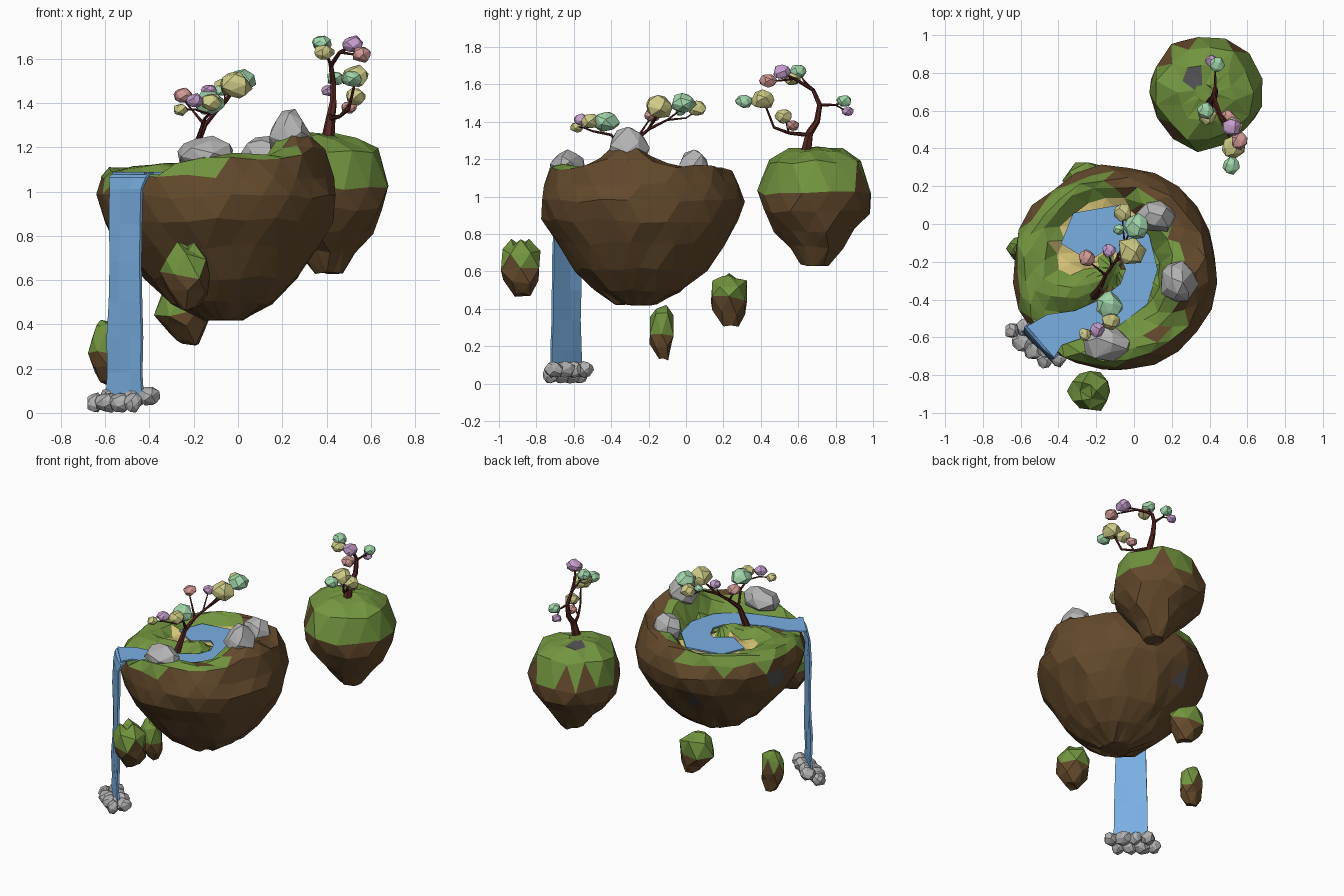
import bpy, bmesh, math, random
from mathutils import Vector, Matrix, noise

if "Cube" in bpy.data.objects:
    bpy.data.objects.remove(bpy.data.objects["Cube"])

random.seed(7)

def material(name, *rgb):
    m = bpy.data.materials.new(name)
    m.diffuse_color = (*rgb, 1)
    m.use_nodes = True
    m.node_tree.nodes["Principled BSDF"].inputs["Base Color"].default_value = m.diffuse_color
    return m

SOIL = material("soil", .127, .068, .025)
GRASS = material("grass", .17, .30, .05)
SAND = material("sand", .68, .55, .19)
SLATE = material("slate", .085, .085, .09)
STONE = material("stone", .45, .45, .45)
WATER = material("water", .19, .43, .76)
BARK = material("bark", .09, .02, .015)
LEAF = {"pink": material("pink_leaf", .64, .32, .3), "purple": material("purple_leaf", .56, .34, .6),
        "yellow": material("yellow_leaf", .62, .6, .24), "mint": material("mint_leaf", .36, .68, .41)}

def finish(bm, name, mats, pick=None):
    bmesh.ops.recalc_face_normals(bm, faces=bm.faces)
    if pick:
        for f in bm.faces:
            f.material_index = pick(f.calc_center_median())
    me = bpy.data.meshes.new(name)
    bm.to_mesh(me)
    bm.free()
    for m in mats:
        me.materials.append(m)
    ob = bpy.data.objects.new(name, me)
    bpy.context.collection.objects.link(ob)
    return ob

def loft(name, rings, n, jit, pick, height=None, zjit=None):
    """Closed faceted lump from (radius, z, cx, cy) rings; z None means use height(x, y)."""
    bm = bmesh.new()
    zjit = jit * .8 if zjit is None else zjit
    loops = []
    for i, (r, z, cx, cy) in enumerate(rings):
        loop = []
        for k in range(n):
            a = 2 * math.pi * (k + .5 * (i % 2)) / n
            rr = r + random.uniform(-jit, jit) * min(1, r / .1)
            x, y = cx + rr * math.cos(a), cy + rr * math.sin(a)
            zz = height(x, y) if z is None else z
            loop.append(bm.verts.new((x, y, zz + random.uniform(-zjit, zjit) * min(1, r / .15))))
        loops.append(loop)
    for i, (p, q) in enumerate(zip(loops, loops[1:])):
        for k in range(n):
            j = (k + 1) % n
            if i % 2 == 0:
                bm.faces.new((p[k], p[j], q[k]))
                bm.faces.new((p[j], q[j], q[k]))
            else:
                bm.faces.new((p[k], p[j], q[j]))
                bm.faces.new((p[k], q[j], q[k]))
    bm.faces.new(loops[0])
    bm.faces.new(loops[-1])
    bmesh.ops.triangulate(bm, faces=[f for f in bm.faces if len(f.verts) > 4])
    return finish(bm, name, [SOIL, GRASS, SAND, SLATE], pick)

def boulder(name, loc, half, mat, jit=.16, taper=0):
    """Low-poly rock or leaf clump: hull of scattered points on a ball."""
    bm = bmesh.new()
    n = 22
    for i in range(n):
        z = 1 - 2 * (i + .5) / n
        a = i * 2.4 + random.uniform(-.35, .35)
        s = math.sqrt(1 - z * z)
        c = Vector((s * math.cos(a), s * math.sin(a), z)) * (1.04 + random.uniform(-jit, jit))
        c.x, c.y = c.x * (1 - taper * c.z), c.y * (1 - taper * c.z)
        bm.verts.new([c[k] * half[k] + loc[k] for k in range(3)])
    res = bmesh.ops.convex_hull(bm, input=bm.verts)
    inside = [v for v in res["geom_interior"] if isinstance(v, bmesh.types.BMVert)]
    bmesh.ops.delete(bm, geom=inside, context='VERTS')
    return finish(bm, name, [mat])

# River course: x, y, width
COURSE = [(-.31, -.15, .18), (-.25, -.05, .26), (-.10, -.01, .23), (0, -.11, .19), (.04, -.24, .17),
          (.0, -.37, .18), (-.13, -.47, .17), (-.29, -.53, .15), (-.42, -.56, .18), (-.495, -.625, .22)]
SAMPLES = [Vector(a).lerp(Vector(b), t / 6) for a, b in zip(COURSE, COURSE[1:]) for t in range(7)]

def shore(x, y, pts=SAMPLES):
    return min(math.hypot(x - s.x, y - s.y) - s.z / 2 for s in pts)

def ground(x, y):
    right = max(0, min(1, (x + .55) / .75))
    h = 1.1 + .06 * right + .15 * math.exp(-((x - .25) ** 2 + (y + .31) ** 2) / .016)
    h += .04 * math.exp(-((x + .12) ** 2 + (y + .65) ** 2) / .02)
    t = max(0, min(1, (shore(x, y) - .01) / .06))
    return 1.06 + (h - 1.06) * t

def main_pick(c):
    r = math.hypot(c.x + .1, c.y + .24)
    wob = noise.noise(c * 9)
    for p in [(-.06, -.73, .95), (-.45, .1, .85), (-.2, .2, .8), (-.6, -.15, .95)]:
        if (c - Vector(p)).length < .055:
            return 3
    if c.z > 1.03 and shore(c.x, c.y, SAMPLES[:18]) < .018 and c.y > -.25 and r < .4:
        return 2
    if c.x > -.1 and r > .4 + .16 * wob:
        return 0
    return 1 if c.z > 1.05 + .04 * wob else 0

# Main island
X, Y = -.1, -.24
rings = [(r, None, X, Y) for r in (.03, .1, .17, .24, .31, .38, .44, .485)]
rings += [(.525, 1.065, X, Y), (.545, .98, X, Y), (.52, .87, X + .005, Y), (.45, .75, X + .01, Y),
          (.35, .61, -.08, -.25), (.235, .5, -.075, -.26), (.1, .425, -.065, -.265)]
loft("main_island", rings, 24, .015, main_pick, ground)

# Second island
def side_pick(c):
    if (c - Vector((.30, .77, 1.24))).length < .06:
        return 3
    return 1 if c.z > 1.07 + .12 * noise.noise(c * 7) else 0

X, Y = .375, .695
loft("second_island", [(.05, 1.262, X, Y), (.15, 1.25, X, Y), (.25, 1.185, X, Y), (.303, 1.02, X, Y),
     (.285, .92, X, Y), (.21, .82, X + .015, Y), (.14, .73, X + .025, Y),
     (.07, .632, X + .035, Y - .01)], 13, .018, side_pick)

# Small floating islets: centre x, y, bottom, top, radii x, y
for i, (x, y, z0, z1, rx, ry) in enumerate([(-.235, -.885, .48, .755, .115, .115),
                                            (-.245, .23, .31, .58, .125, .105),
                                            (-.595, -.13, .13, .41, .09, .072)]):
    h = z1 - z0
    pick = lambda c, z0=z0, h=h: 1 if c.z > z0 + h * .6 else 0
    ob = loft(f"islet_{i + 1}", [(.4, z1, -.1, 0), (.85, z0 + h * .82, 0, 0), (1, z0 + h * .52, 0, 0),
              (.82, z0 + h * .25, .08, 0), (.42, z0, .2, .1)], 6, .1, pick, zjit=.02)
    for v in ob.data.vertices:
        v.co.x = x + v.co.x * rx
        v.co.y = y + v.co.y * ry

# River and waterfall ribbons
def ribbon(name, rows, thick):
    bm = bmesh.new()
    vs = [[bm.verts.new(p) for p in row] for row in rows]
    for a, b in zip(vs, vs[1:]):
        for k in range(len(a) - 1):
            bm.faces.new((a[k], a[k + 1], b[k + 1], b[k]))
    ob = finish(bm, name, [WATER])
    s = ob.modifiers.new("thickness", "SOLIDIFY")
    s.thickness, s.offset = thick, 0

rows = []
for i, (x, y, w) in enumerate(COURSE):
    a, b = COURSE[max(0, i - 1)], COURSE[min(len(COURSE) - 1, i + 1)]
    d = Vector((b[0] - a[0], b[1] - a[1], 0)).normalized()
    side = Vector((d.y, -d.x, 0)) * w / 2
    rows.append([Vector((x, y, 1.083)) + side * k for k in (-1, 0, 1)])
ribbon("river", rows, .01)

rows = []
for z, out, hw in [(1.082, -.03, .118), (1.06, .0, .118), (1.01, .01, .104), (.85, .012, .097), (.68, .014, .1),
                   (.5, .016, .104), (.34, .018, .108), (.18, .018, .11), (.05, .018, .116)]:
    rows.append([Vector((-.495 - out * .7 + .7 * hw * k, -.625 - out * .7 - .7 * hw * k,
                         z)) + Vector((-1, -1, 0)) * random.uniform(0, .008) for k in (-1, -.3, .35, 1)])
ribbon("waterfall", rows, .014)

# Rocks on the island rim and at the foot of the waterfall
boulder("peak_rock", (.235, -.31, 1.265), (.095, .105, .11), STONE, .08, .2)
boulder("back_rock", (.12, .04, 1.155), (.105, .085, .095), STONE, .1, .15)
boulder("front_rock", (-.15, -.63, 1.17), (.13, .09, .08), STONE, .1, .1)
for i in range(8):
    t = i / 7
    off = .025 if i % 2 else -.02
    r = .042 + .008 * (i % 3)
    boulder(f"foot_rock_{i + 1}", (-.625 + .2 * t + off, -.545 - .185 * t + off, .046 + .03 * (i % 2)),
            (r, r, .044), STONE, .08)

# Trees: tapered branch paths and leaf clumps
def tree(name, paths, leaves):
    bm = bmesh.new()
    for r0, r1, *pts in paths:
        n = len(pts) - 1
        for i in range(n):
            a, b = Vector(pts[i]), Vector(pts[i + 1])
            d = b - a
            m = Matrix.Translation((a + b) / 2) @ d.to_track_quat('Z', 'Y').to_matrix().to_4x4()
            bmesh.ops.create_cone(bm, cap_ends=True, segments=6, radius1=r0 + (r1 - r0) * (i / n) ** .5,
                                  radius2=r0 + (r1 - r0) * ((i + 1) / n) ** .5, depth=d.length + .004, matrix=m)
    finish(bm, name + "_branches", [BARK])
    for i, (col, x, y, z, r) in enumerate(leaves):
        boulder(f"{name}_leaf_{i + 1}", (x, y, z), (r * 1.06, r * 1.06, r * .85), LEAF[col], .1)

tree("bent_tree", [
    (.024, .006, (-.21, -.38, 1.09), (-.18, -.34, 1.23), (-.15, -.27, 1.3), (-.1, -.2, 1.36), (-.03, -.15, 1.45)),
    (.009, .004, (-.1, -.2, 1.36), (-.05, -.1, 1.41), (-.01, -.02, 1.47)),
    (.006, .003, (-.05, -.1, 1.41), (-.06, 0, 1.42), (-.06, .06, 1.46)),
    (.009, .004, (-.15, -.27, 1.3), (-.2, -.23, 1.36), (-.25, -.19, 1.42)),
    (.006, .003, (-.12, -.22, 1.34), (-.13, -.17, 1.4), (-.13, -.14, 1.45)),
    (.01, .004, (-.18, -.33, 1.24), (-.15, -.4, 1.33), (-.13, -.5, 1.35), (-.19, -.55, 1.37), (-.26, -.58, 1.37))],
    [("pink", -.25, -.18, 1.435, .04), ("purple", -.13, -.14, 1.455, .034), ("yellow", -.015, -.145, 1.48, .072),
     ("mint", .01, -.015, 1.497, .062), ("yellow", -.06, .06, 1.47, .047), ("mint", -.08, -.03, 1.455, .028),
     ("mint", -.13, -.43, 1.4, .065), ("yellow", -.12, -.51, 1.405, .046), ("purple", -.195, -.56, 1.41, .038),
     ("yellow", -.26, -.585, 1.37, .032)])

tree("tall_tree", [
    (.031, .006, (.405, .64, 1.23), (.42, .66, 1.34), (.43, .7, 1.4), (.43, .715, 1.49), (.42, .68, 1.57), (.46, .58, 1.63), (.52, .51, 1.66)),
    (.008, .004, (.42, .68, 1.57), (.4, .63, 1.62), (.38, .6, 1.67)),
    (.007, .004, (.46, .58, 1.63), (.52, .5, 1.62), (.56, .44, 1.62)),
    (.009, .004, (.43, .715, 1.49), (.43, .8, 1.49), (.44, .85, 1.51)),
    (.005, .003, (.43, .8, 1.49), (.41, .87, 1.45)),
    (.012, .005, (.42, .65, 1.33), (.46, .55, 1.34), (.5, .47, 1.37), (.53, .42, 1.5), (.51, .31, 1.51)),
    (.006, .003, (.46, .55, 1.34), (.52, .53, 1.42))],
    [("mint", .38, .6, 1.67, .042), ("yellow", .39, .57, 1.63, .042), ("purple", .52, .51, 1.665, .046),
     ("pink", .56, .44, 1.62, .042), ("yellow", .53, .41, 1.52, .06), ("mint", .515, .31, 1.51, .043),
     ("yellow", .53, .52, 1.43, .045), ("pink", .5, .57, 1.38, .034), ("mint", .44, .845, 1.51, .038),
     ("purple", .41, .865, 1.455, .03)])
